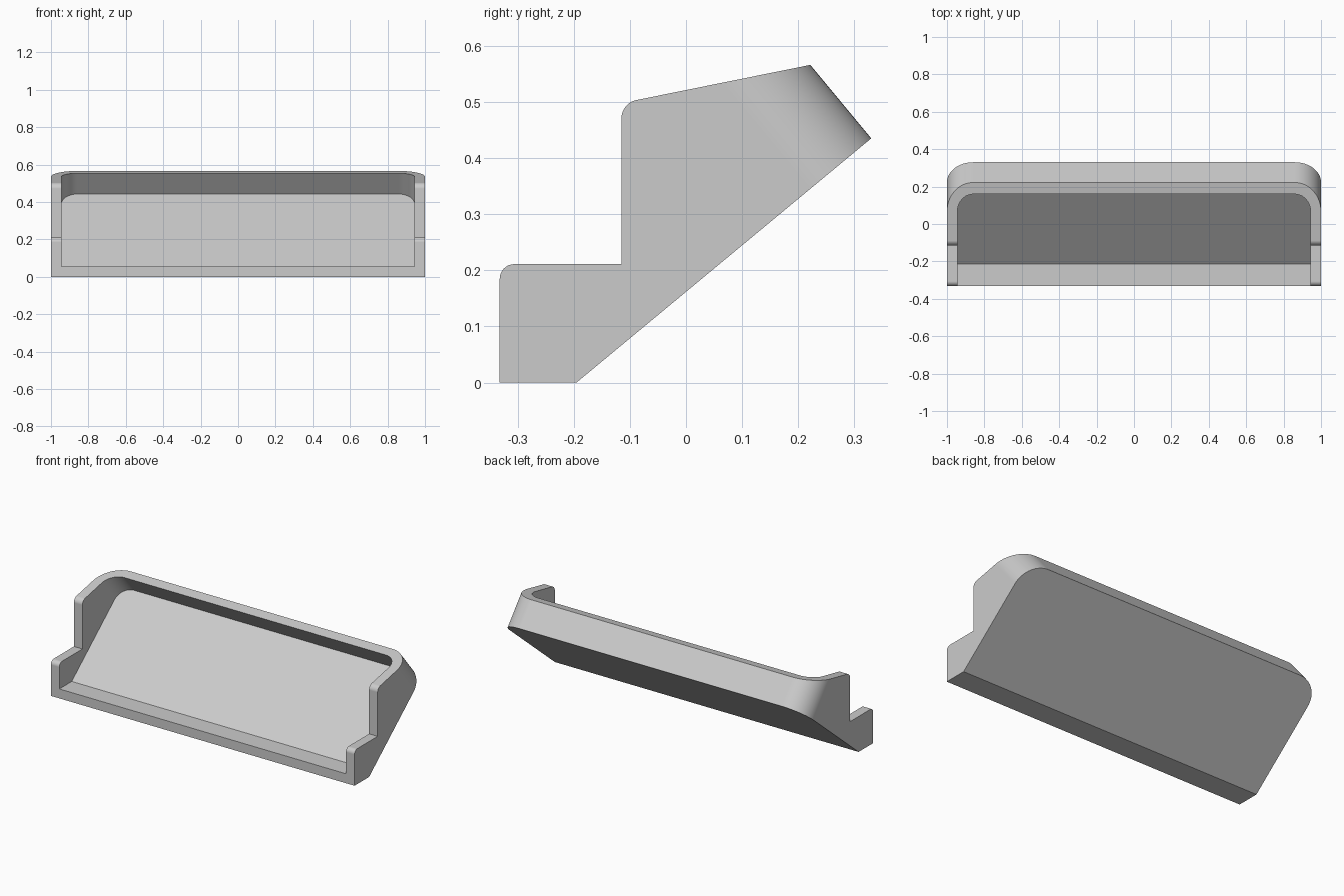
import bpy, bmesh
from mathutils import Vector

cube = bpy.data.objects.get("Cube")
if cube:
    bpy.data.objects.remove(cube)

grey = bpy.data.materials.new("light grey")
grey.use_nodes = True
colour = (0.6, 0.6, 0.6, 1)
grey.diffuse_color = colour
grey.node_tree.nodes["Principled BSDF"].inputs["Base Color"].default_value = colour

# Directions along and out of the sloping back plate, from its lower edge
base = Vector((-0.195, 0))
along = (Vector((0.33, 0.435)) - base).normalized()
out = Vector((-along.y, along.x))
length, wall = 0.682, 0.056


def slope(a, b):
    return base + along * a + out * b


def prism(name, profile, half, lip_corners, back, radius):
    """Extrude a (y, z) profile across x; round lip corners and back corners."""
    bm = bmesh.new()
    n = len(profile)
    sides = [[bm.verts.new((s * half, p[0], p[1])) for p in profile] for s in (-1, 1)]
    left, right = sides
    bm.faces.new(left)
    bm.faces.new(right[::-1])
    for i in range(n):
        j = (i + 1) % n
        bm.faces.new((left[j], left[i], right[i], right[j]))
    bmesh.ops.recalc_face_normals(bm, faces=bm.faces[:])
    back_edges = [bm.edges.get((s[back], s[back + 1])) for s in sides]
    lip_edges = [bm.edges.get((left[i], right[i])) for i in lip_corners]
    bmesh.ops.bevel(bm, geom=back_edges, offset=radius, segments=16,
                    profile=0.5, affect='EDGES')
    if lip_edges:
        bmesh.ops.bevel(bm, geom=lip_edges, offset=0.026, segments=8,
                        profile=0.5, affect='EDGES')
    mesh = bpy.data.meshes.new(name)
    bm.to_mesh(mesh)
    bm.free()
    mesh.materials.append(grey)
    obj = bpy.data.objects.new(name, mesh)
    bpy.context.collection.objects.link(obj)
    return obj


# Stepped outer body
tray = prism("tray", [(-0.332, 0), base, slope(length, 0), slope(length, 0.17),
                      (-0.115, 0.498), (-0.115, 0.211), (-0.332, 0.211)],
             1.0, (4, 6), 2, 0.14)

# Hollow, open to the front and top
kink = base.x + (wall - wall * out.y) / along.y * along.x + wall * out.x
cavity = prism("cavity_cutter", [(-0.8, wall), (kink, wall),
                                 slope(length - wall, wall), slope(length - wall, 0.6),
                                 (-0.8, 0.9)], 1.0 - wall, (), 2, 0.084)
cavity.hide_render = True
cavity.hide_viewport = True

cut = tray.modifiers.new("hollow", 'BOOLEAN')
cut.operation = 'DIFFERENCE'
cut.solver = 'EXACT'
cut.object = cavity

# Bake the cut, then smooth the rounded corners only
for o in bpy.context.selected_objects:
    o.select_set(False)
tray.select_set(True)
bpy.context.view_layer.objects.active = tray
bpy.ops.object.modifier_apply(modifier=cut.name)
bpy.data.objects.remove(cavity)
bpy.ops.object.shade_smooth_by_angle(angle=0.4)
tray.modifiers.new("clean_normals", 'WEIGHTED_NORMAL').keep_sharp = True
